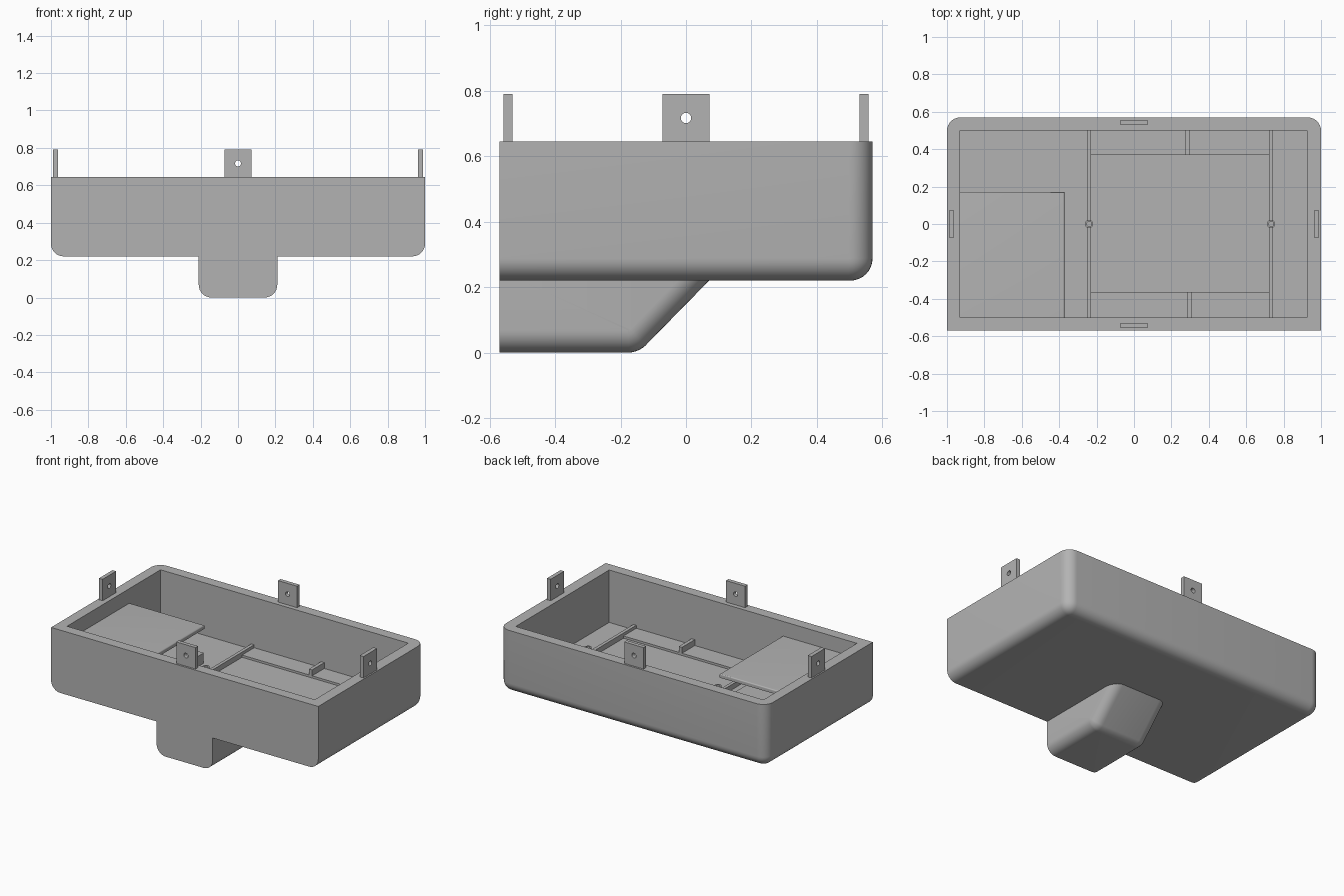
import bpy, bmesh, math
from mathutils import Vector

if "Cube" in bpy.data.objects:
    bpy.data.objects.remove(bpy.data.objects["Cube"])

grey = bpy.data.materials.new("light_grey")
grey.use_nodes = True
COLOUR = (0.45, 0.45, 0.45, 1)
grey.diffuse_color = COLOUR
grey.node_tree.nodes["Principled BSDF"].inputs["Base Color"].default_value = COLOUR

R = 0.07                       # corner rounding
W, D = 1.0, 0.57               # half width and half depth
BOTTOM, RIM, FLOOR = 0.22, 0.645, 0.29


def finish(name, bm, smooth=False):
    bmesh.ops.recalc_face_normals(bm, faces=bm.faces)
    mesh = bpy.data.meshes.new(name)
    bm.to_mesh(mesh)
    bm.free()
    mesh.materials.append(grey)
    ob = bpy.data.objects.new(name, mesh)
    bpy.context.collection.objects.link(ob)
    if smooth:
        shade(ob)
    return ob


def activate(ob):
    bpy.ops.object.select_all(action='DESELECT')
    ob.select_set(True)
    bpy.context.view_layer.objects.active = ob


def shade(ob):
    activate(ob)
    bpy.ops.object.shade_smooth_by_angle(angle=math.radians(30))


def box(name, x, y, z):
    """Box from three (low, high) ranges."""
    bm = bmesh.new()
    bmesh.ops.create_cube(bm, size=1)
    for v in bm.verts:
        v.co = [r[0] if c < 0 else r[1] for c, r in zip(v.co, (x, y, z))]
    return finish(name, bm)


def cylinder(name, centre, radius, depth, axis='Z'):
    bm = bmesh.new()
    bmesh.ops.create_cone(bm, cap_ends=True, segments=24, radius1=radius,
                          radius2=radius, depth=depth)
    turn = Vector((0, 0, 1)).rotation_difference(
        Vector([float(a == axis) for a in 'XYZ'])).to_matrix()
    bmesh.ops.rotate(bm, verts=bm.verts, matrix=turn)
    bmesh.ops.translate(bm, verts=bm.verts, vec=centre)
    return finish(name, bm)


def cut(ob, cutter):
    cutter.hide_render = True
    mod = ob.modifiers.new("cut", 'BOOLEAN')
    mod.operation, mod.solver, mod.object = 'DIFFERENCE', 'EXACT', cutter
    activate(ob)
    bpy.ops.object.modifier_apply(modifier=mod.name)
    bpy.data.objects.remove(cutter)


def prism(points, direction):
    bm = bmesh.new()
    face = bm.faces.new([bm.verts.new(p) for p in points])
    new = bmesh.ops.extrude_face_region(bm, geom=[face])["geom"]
    bmesh.ops.translate(bm, vec=direction,
                        verts=[g for g in new if isinstance(g, bmesh.types.BMVert)])
    bmesh.ops.recalc_face_normals(bm, faces=bm.faces)
    return bm


def round_edges(bm, rule, offset):
    edges = [e for e in bm.edges if rule(*[v.co for v in e.verts])]
    bmesh.ops.bevel(bm, geom=edges, offset=offset, offset_type='OFFSET',
                    segments=8, profile=0.5, affect='EDGES', clamp_overlap=False)


# Tub: flat front, rounded back corners and lower edges
bm = prism([(-W, -D, BOTTOM), (W, -D, BOTTOM), (W, D, BOTTOM), (-W, D, BOTTOM)],
           (0, 0, RIM - BOTTOM))
round_edges(bm, lambda a, b: abs(a.z - b.z) > 0.1 and a.y > 0, R + 0.002)
round_edges(bm, lambda a, b: max(a.z, b.z) < BOTTOM + 0.001
            and max(a.y, b.y) > -D + 0.01, R - 0.002)
tub = finish("tub", bm)
cut(tub, box("cavity_cutter", (-0.93, 0.925), (-0.5, 0.5), (FLOOR, 1)))
shade(tub)

# Sloped hump under the tub, running to the front
HW, TOP = 0.21, 0.25
bm = prism([(-HW, -D, 0), (-HW, -0.145, 0), (-HW, 0.1, TOP), (-HW, -D, TOP)],
           (2 * HW, 0, 0))
round_edges(bm, lambda a, b: abs(a.x - b.x) > 0.1 and max(a.z, b.z) < 0.01
            and a.y > -D + 0.01, R * math.tan(math.radians(22.5)) + 0.001)
round_edges(bm, lambda a, b: abs(a.x - b.x) < 0.001 and min(a.z, b.z) < TOP - 0.01
            and max(a.y, b.y) > -D + 0.01, R - 0.002)
finish("underside_hump", bm, smooth=True)

# Four drilled mounting tabs on the rim
HALF, TAB_TOP, HOLE_Z = 0.072, 0.79, 0.717
for name, side in (("right", -1), ("left", 1)):
    span = sorted((side * 0.963, side * 0.99))
    tab = box(name + "_tab", span, (-HALF, HALF), (RIM, TAB_TOP))
    cut(tab, cylinder("drill", (side * 0.975, 0, HOLE_Z), 0.016, 0.2, 'X'))
    shade(tab)
for name, side in (("front", -1), ("back", 1)):
    span = sorted((side * 0.53, side * 0.557))
    tab = box(name + "_tab", (-HALF, HALF), span, (RIM, TAB_TOP))
    cut(tab, cylinder("drill", (0, side * 0.543, HOLE_Z), 0.016, 0.2, 'Y'))
    shade(tab)

# Floor ribs with a hollow screw post at the middle of each
for name, x in (("right", -0.24), ("left", 0.733)):
    box(name + "_rib", (x - 0.011, x + 0.011), (-0.5, 0.5), (FLOOR, 0.325))
    post = cylinder(name + "_screw_post", (x, 0, 0.327), 0.022, 0.076)
    cut(post, cylinder("drill", (x, 0, 0.36), 0.013, 0.07))
    shade(post)

# Low ledges along front and back, each with a small stop
box("back_ledge", (-0.23, 0.722), (0.37, 0.5), (FLOOR, 0.305))
box("front_ledge", (-0.23, 0.722), (-0.5, -0.363), (FLOOR, 0.305))
box("back_stop", (0.272, 0.296), (0.37, 0.5), (FLOOR, 0.345))
box("front_stop", (0.284, 0.308), (-0.5, -0.363), (FLOOR, 0.345))

# Raised shelf in the corner, above a low plinth
bm = prism([(-0.93, -0.5, 0.52), (-0.372, -0.5, 0.52), (-0.372, 0.172, 0.52),
            (-0.93, 0.172, 0.52)], (0, 0, 0.026))
round_edges(bm, lambda a, b: (min(a.x, b.x) > -0.4 or min(a.y, b.y) > 0.1)
            and min(a.z, b.z) > 0.53, 0.008)
finish("corner_shelf", bm, smooth=True)
box("corner_plinth", (-0.93, -0.372), (-0.5, 0.165), (FLOOR, 0.36))
